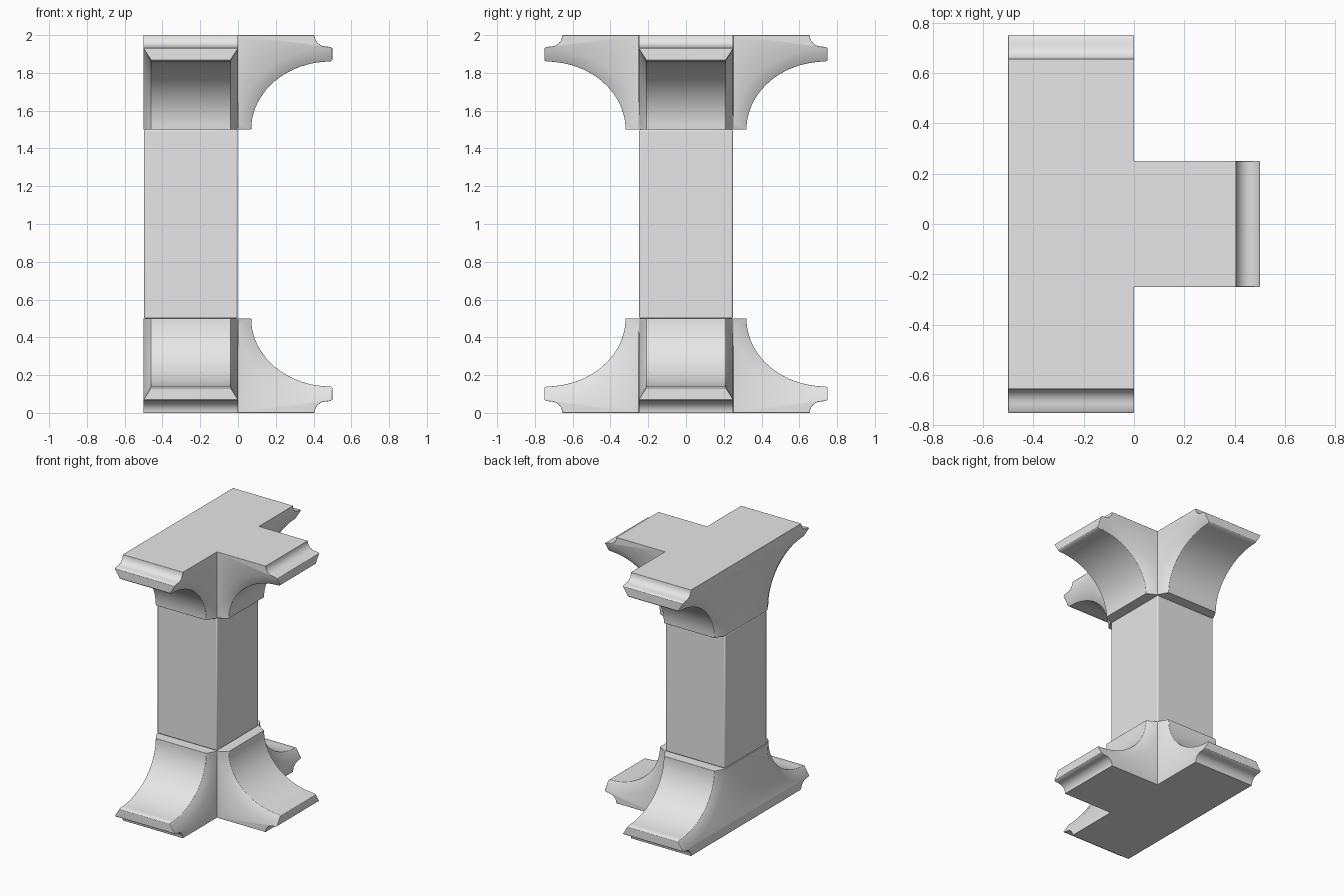
import bpy, bmesh, math
from mathutils import Vector

old = bpy.data.objects.get("Cube")
if old:
    bpy.data.objects.remove(old, do_unlink=True)

stone = bpy.data.materials.new("light grey stone")
stone.use_nodes = True
stone.diffuse_color = (0.8, 0.8, 0.8, 1)
stone.node_tree.nodes["Principled BSDF"].inputs["Base Color"].default_value = (0.8, 0.8, 0.8, 1)

CENTRE = Vector((-0.25, 0, 0))
HALF, TAPER = 0.25, 0.04
STEPS = 20

# Arm profiles as (distance out, height): cove under the lip, outer curve, inset curve
cove = [(0.405, 0)]
for i in range(1, 7):
    a = math.pi / 2 * i / 6
    cove.append((0.465 - 0.06 * math.cos(a), 0.06 * math.sin(a)))
cove.append((0.49, 0.063))
outer = [(0.5, 0.132)]
inner = [(0.5, 0.07)]
for i in range(STEPS + 1):
    s, c = math.sin(math.pi / 2 * i / STEPS), math.cos(math.pi / 2 * i / STEPS)
    outer.append((0.49 - 0.42 * s, 0.5 - 0.36 * c))
    inner.append((0.49 - 0.49 * s, 0.5 - 0.43 * c))


def finish(name, bm, bevel):
    bmesh.ops.remove_doubles(bm, verts=bm.verts, dist=0.0005)
    bmesh.ops.recalc_face_normals(bm, faces=bm.faces)
    mesh = bpy.data.meshes.new(name)
    bm.to_mesh(mesh)
    bm.free()
    mesh.materials.append(stone)
    ob = bpy.data.objects.new(name, mesh)
    bpy.context.collection.objects.link(ob)
    bpy.ops.object.select_all(action='DESELECT')
    ob.select_set(True)
    bpy.context.view_layer.objects.active = ob
    bpy.ops.object.shade_smooth_by_angle(angle=math.radians(40))
    mod = ob.modifiers.new("soft edges", 'BEVEL')
    mod.width = bevel
    mod.segments = 2
    mod.limit_method = 'ANGLE'
    mod.angle_limit = math.radians(50)
    return ob


def add_arm(bm, out):
    """One flared arm, open where it meets the core."""
    side = Vector((-out.y, out.x, 0))

    def face(points):
        bm.faces.new([bm.verts.new(CENTRE + out * (HALF + d) + side * w + Vector((0, 0, z)))
                      for d, w, z in points])

    def strip(p, q, wp, wq):
        face([(p[0], -wp, p[1]), (p[0], wp, p[1]), (q[0], wq, q[1]), (q[0], -wq, q[1])])

    narrow = HALF - TAPER
    # Underside, cove and lip end
    base = [(0, 0)] + cove + [inner[0]]
    for p, q in zip(base, base[1:]):
        strip(p, q, HALF, HALF)
    strip(inner[0], outer[0], HALF, narrow)
    # Swept curve with its chamfers
    for i in range(len(outer) - 1):
        strip(outer[i], outer[i + 1], narrow, narrow)
        for k in (-1, 1):
            face([(inner[i][0], k * HALF, inner[i][1]), (outer[i][0], k * narrow, outer[i][1]),
                  (outer[i + 1][0], k * narrow, outer[i + 1][1]),
                  (inner[i + 1][0], k * HALF, inner[i + 1][1])])
    # Neck and flat flanks
    strip(outer[-1], inner[-1], narrow, HALF)
    for k in (-1, 1):
        face([(d, k * HALF, z) for d, z in base + inner[1:]])


def add_bracket(name, flip):
    bm = bmesh.new()
    for out in ((0, -1, 0), (0, 1, 0), (1, 0, 0)):
        add_arm(bm, Vector(out))
    # Core: neck, underside and flat back wall
    for corners in (((-.5, -.25, .5), (0, -.25, .5), (0, .25, .5), (-.5, .25, .5)),
                    ((-.5, -.25, 0), (0, -.25, 0), (0, .25, 0), (-.5, .25, 0)),
                    ((-.5, -.25, 0), (-.5, .25, 0), (-.5, .25, .5), (-.5, -.25, .5))):
        bm.faces.new([bm.verts.new(c) for c in corners])
    if flip:
        for v in bm.verts:
            v.co.z = 2 - v.co.z
    # Merge the flush faces
    bmesh.ops.remove_doubles(bm, verts=bm.verts, dist=0.0005)
    bmesh.ops.recalc_face_normals(bm, faces=bm.faces)
    bmesh.ops.dissolve_limit(bm, angle_limit=0.002, verts=bm.verts, edges=bm.edges)
    finish(name, bm, 0.005)


add_bracket("base_bracket", False)
add_bracket("top_bracket", True)

# Square shaft
bm = bmesh.new()
bmesh.ops.create_cube(bm, size=1)
for v in bm.verts:
    v.co = Vector((v.co.x * 0.496 - 0.25, v.co.y * 0.496, v.co.z + 1))
finish("shaft", bm, 0.008)
